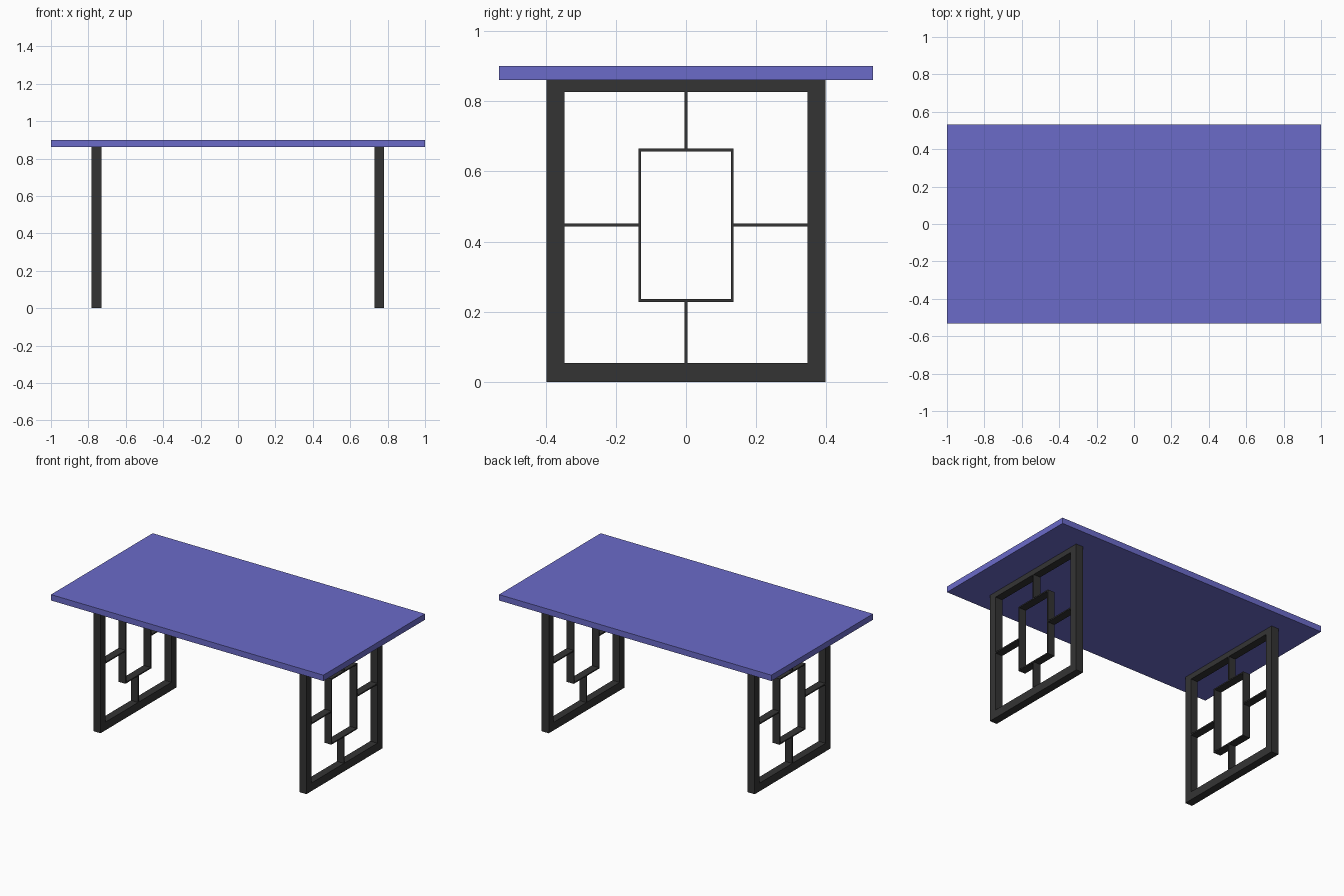
import bpy
import bmesh

if "Cube" in bpy.data.objects:
    bpy.data.objects.remove(bpy.data.objects["Cube"])


def material(name, rgb):
    m = bpy.data.materials.new(name)
    m.diffuse_color = (*rgb, 1)
    m.use_nodes = True
    m.node_tree.nodes["Principled BSDF"].inputs["Base Color"].default_value = m.diffuse_color
    return m


purple = material("violet blue", (0.147, 0.147, 0.584))
dark = material("charcoal", (0.034, 0.034, 0.034))


def finish(name, bm, mat):
    bmesh.ops.recalc_face_normals(bm, faces=bm.faces)
    me = bpy.data.meshes.new(name)
    bm.to_mesh(me)
    bm.free()
    me.materials.append(mat)
    ob = bpy.data.objects.new(name, me)
    bpy.context.collection.objects.link(ob)


def box(name, lo, hi, mat):
    bm = bmesh.new()
    bmesh.ops.create_cube(bm, size=1)
    for v in bm.verts:
        v.co = [(a + b) / 2 + c * (b - a) for a, b, c in zip(lo, hi, v.co)]
    finish(name, bm, mat)


def ring(name, x0, x1, outer, inner, mat):
    """Rectangular frame; outer and inner are (half_width, z_low, z_high)."""
    bm = bmesh.new()
    loops = []
    for x in (x0, x1):
        for w, a, b in (outer, inner):
            loops.append([bm.verts.new((x, y, z)) for y, z in
                          ((-w, a), (w, a), (w, b), (-w, b))])
    o0, i0, o1, i1 = loops
    for p, q in ((o0, i0), (i0, i1), (i1, o1), (o1, o0)):
        for k in range(4):
            n = (k + 1) % 4
            bm.faces.new((p[k], p[n], q[n], q[k]))
    finish(name, bm, mat)


# Tabletop
box("tabletop", (-1, -0.533, 0.861), (1, 0.533, 0.9), purple)

# Two lattice leg frames
for side, cx in (("left", -0.757), ("right", 0.755)):
    x0, x1 = cx - 0.026, cx + 0.026
    ring(side + "_leg_frame", x0, x1, (0.398, 0, 0.861), (0.346, 0.054, 0.826), dark)
    ring(side + "_inner_frame", x0, x1, (0.136, 0.228, 0.665), (0.128, 0.236, 0.657), dark)
    # Thin connecting bars
    t = 0.0042
    box(side + "_upper_bar", (x0, -t, 0.665), (x1, t, 0.826), dark)
    box(side + "_lower_bar", (x0, -t, 0.054), (x1, t, 0.228), dark)
    box(side + "_front_bar", (x0, -0.346, 0.4425), (x1, -0.136, 0.451), dark)
    box(side + "_back_bar", (x0, 0.136, 0.4425), (x1, 0.346, 0.451), dark)
